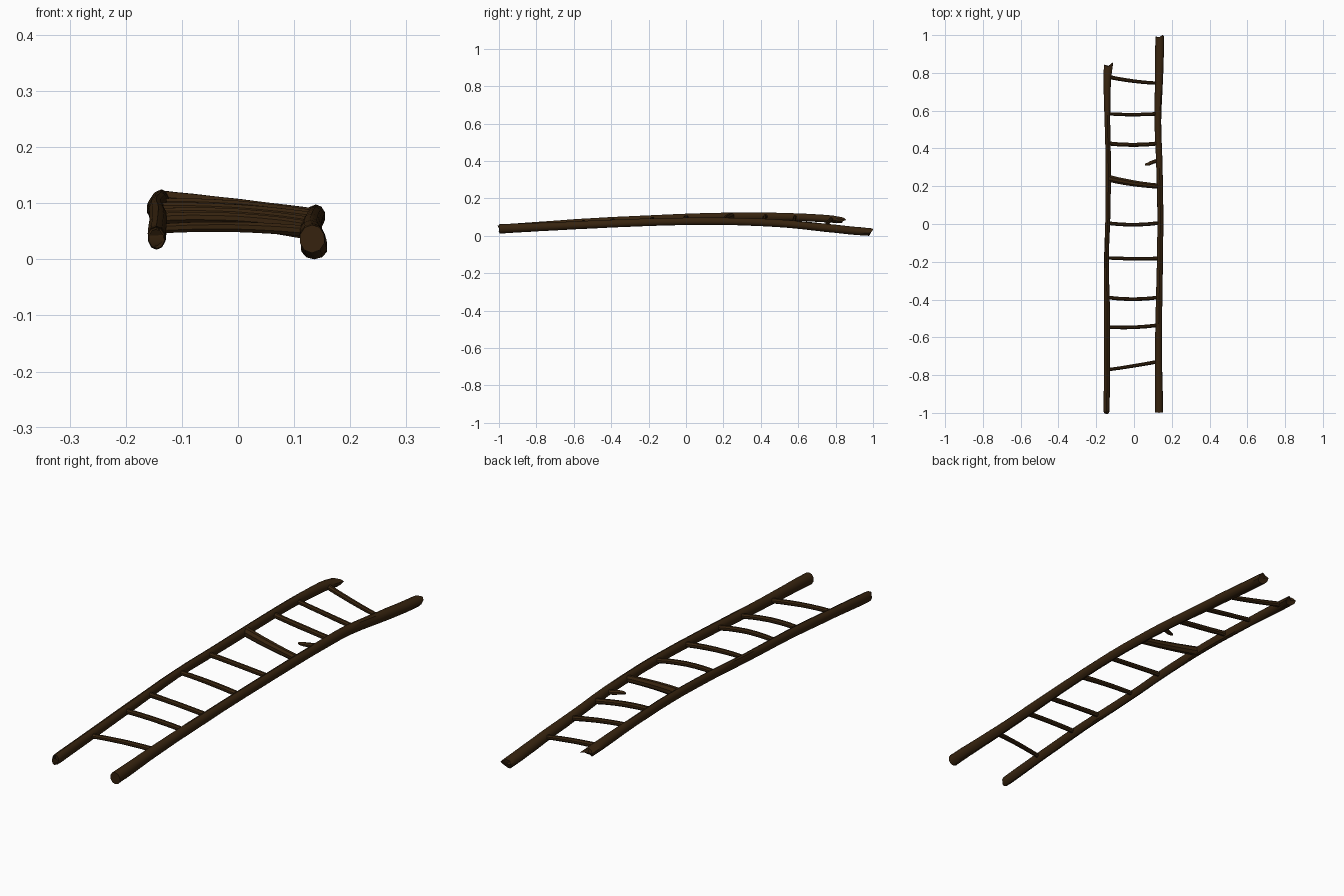
import bpy, bmesh, math, random
from mathutils import Vector

if "Cube" in bpy.data.objects:
    bpy.data.objects.remove(bpy.data.objects["Cube"])

random.seed(4)
wood = bpy.data.materials.new("dark brown wood")
wood.diffuse_color = (0.038, 0.0172, 0.0046, 1)
wood.use_nodes = True
wood.node_tree.nodes["Principled BSDF"].inputs["Base Color"].default_value = wood.diffuse_color


def spline(pts, steps):
    """Catmull-Rom through tuples of any length."""
    out = []
    for i in range(len(pts) - 1):
        a, b = pts[max(i - 1, 0)], pts[i]
        c, d = pts[i + 1], pts[min(i + 2, len(pts) - 1)]
        for s in range(steps):
            t = s / steps
            out.append([0.5 * (2 * q + (r - p) * t + (2 * p - 5 * q + 4 * r - w) * t * t
                               + (3 * q - p - 3 * r + w) * t ** 3)
                        for p, q, r, w in zip(a, b, c, d)])
    out.append(list(pts[-1]))
    return out


def branch(name, pts, steps, sides, rough=0.0, splinter=None):
    """Tapered limb through (x, y, z, half width, half height)."""
    path = spline(pts, steps)
    bm = bmesh.new()
    rings = []
    for i, p in enumerate(path):
        a, b = path[max(i - 1, 0)], path[min(i + 1, len(path) - 1)]
        tan = (Vector(b[:3]) - Vector(a[:3])).normalized()
        side = tan.cross(Vector((0, 0, 1))).normalized()
        up = side.cross(tan)
        ring = []
        for k in range(sides):
            ang = 2 * math.pi * (k + 0.5) / sides
            n = 1.04 + random.uniform(-rough, rough)
            co = Vector(p[:3]) + side * p[3] * n * math.cos(ang) + up * p[4] * n * math.sin(ang)
            # torn end: pull the last ring along by a side-dependent amount
            if splinter and i == len(path) - 1:
                co += tan * splinter[k % len(splinter)]
            ring.append(bm.verts.new(co))
        rings.append(ring)
    for r, s in zip(rings, rings[1:]):
        for k in range(sides):
            bm.faces.new((r[k], r[(k + 1) % sides], s[(k + 1) % sides], s[k]))
    for ring in (rings[0], rings[-1]):
        c = sum((v.co for v in ring), Vector()) / sides
        mid = bm.verts.new(c)
        for k in range(sides):
            bm.faces.new((ring[k], ring[(k + 1) % sides], mid))
    bmesh.ops.recalc_face_normals(bm, faces=bm.faces)
    me = bpy.data.meshes.new(name)
    bm.to_mesh(me)
    bm.free()
    me.materials.append(wood)
    ob = bpy.data.objects.new(name, me)
    bpy.context.collection.objects.link(ob)
    bpy.context.view_layer.objects.active = ob
    for o in bpy.context.selected_objects:
        o.select_set(False)
    ob.select_set(True)
    bpy.ops.object.shade_smooth_by_angle(angle=math.radians(40))
    return ob


# side rails, arched along y
left = [(-.145, -.996, .044, .013, .018), (-.145, -.97, .045, .016, .021),
        (-.143, -.75, .062, .016, .020), (-.142, -.5, .080, .016, .019),
        (-.146, -.2, .096, .013, .018), (-.138, .05, .105, .013, .019),
        (-.136, .3, .110, .014, .019), (-.141, .55, .107, .015, .019),
        (-.142, .75, .097, .020, .019), (-.137, .825, .089, .023, .016)]
right = [(.132, -.998, .042, .022, .024), (.132, -.9, .047, .021, .023),
         (.129, -.7, .056, .019, .021), (.133, -.4, .070, .017, .020),
         (.138, -.15, .079, .016, .019), (.139, .1, .083, .016, .019),
         (.133, .35, .079, .017, .019), (.126, .55, .068, .018, .020),
         (.132, .75, .048, .021, .021), (.135, .9, .032, .023, .021),
         (.136, .975, .026, .023, .020)]
branch("left_rail", left, 3, 10, .02, [.034, .022, .006, .010, .016, .012, .010, 0, .004, .012])
branch("right_rail", right, 3, 10, .02, [.020, .025, .014, .010, .018, .012, .008, .004, .002, .008])


def rail_at(rail, y):
    path = spline(rail, 8)
    p = min(path, key=lambda q: abs(q[1] - y))
    return p[0], p[2]


# rungs: left y, right y, bend along y, rise, left radius, right radius
rungs = [(-.772, -.728, -.002, .006, .009, .010), (-.545, -.535, -.007, .008, .010, .010),
         (-.388, -.388, -.010, .008, .010, .010), (-.179, -.183, -.003, .006, .009, .011),
         (.005, .007, -.010, .007, .010, .010), (.242, .200, -.006, .001, .019, .014),
         (.427, .427, -.008, .004, .011, .011), (.584, .584, -.005, .003, .009, .010),
         (.780, .745, -.006, .001, .011, .009)]
for n, (ly, ry, bend, rise, r0, r1) in enumerate(rungs):
    lx, lz = rail_at(left, ly)
    rx, rz = rail_at(right, ry)
    pts = []
    for t in (0, .2, .5, .8, 1):
        k = 4 * t * (1 - t)
        r = r0 + (r1 - r0) * t
        pts.append((lx + (rx - lx) * t, ly + (ry - ly) * t + bend * k,
                    lz + (rz - lz) * t + rise * k, r, r))
    branch(f"rung_{n + 1}", pts, 2, 8, .02)

# broken rung stub
sx, sz = rail_at(right, .335)
branch("broken_rung", [(sx, .338, sz, .011, .010), (.10, .328, sz + .002, .010, .009),
                       (.075, .317, sz + .004, .009, .007), (.058, .315, sz + .004, .004, .004)],
       2, 8, .03)

# rest the ladder on the ground
obs = list(bpy.context.collection.objects)
low = min(v.co.z for o in obs for v in o.data.vertices)
for o in obs:
    for v in o.data.vertices:
        v.co.z -= low
